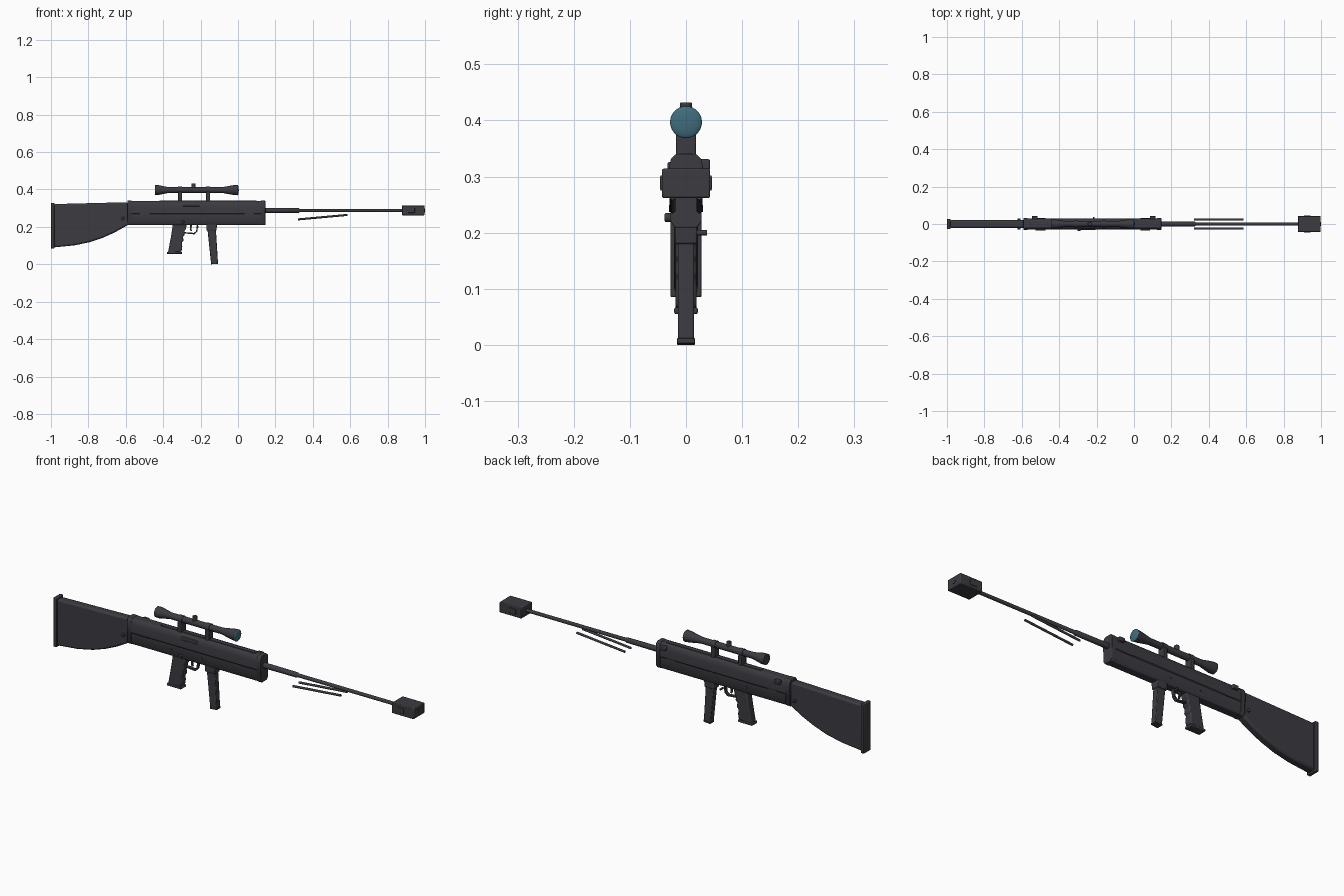
import bpy, bmesh, math
from mathutils import Vector

cube = bpy.data.objects.get("Cube")
if cube:
    bpy.data.objects.remove(cube, do_unlink=True)


def material(name, rgb):
    m = bpy.data.materials.new(name)
    m.use_nodes = True
    m.diffuse_color = (*rgb, 1)
    m.node_tree.nodes["Principled BSDF"].inputs["Base Color"].default_value = (*rgb, 1)
    return m


GREY = material("dark grey", (0.045, 0.043, 0.052))
TEAL = material("lens teal", (0.05, 0.15, 0.20))


def finish(name, bm, bevel=0, mat=GREY, segments=2):
    bmesh.ops.recalc_face_normals(bm, faces=bm.faces)
    me = bpy.data.meshes.new(name)
    bm.to_mesh(me)
    bm.free()
    me.materials.append(mat)
    ob = bpy.data.objects.new(name, me)
    bpy.context.collection.objects.link(ob)
    if bevel:
        mod = ob.modifiers.new("bevel", "BEVEL")
        mod.width, mod.segments = bevel, segments
        mod.limit_method, mod.angle_limit = "ANGLE", math.radians(40)
    bpy.ops.object.select_all(action="DESELECT")
    ob.select_set(True)
    bpy.context.view_layer.objects.active = ob
    bpy.ops.object.shade_smooth_by_angle(angle=math.radians(35))
    return ob


def extrude(name, points, offset, bevel=0):
    """Extrude a closed outline of 3D points along an offset."""
    bm = bmesh.new()
    face = bm.faces.new([bm.verts.new(p) for p in points])
    geo = bmesh.ops.extrude_face_region(bm, geom=[face])["geom"]
    bmesh.ops.translate(bm, vec=offset, verts=[g for g in geo if isinstance(g, bmesh.types.BMVert)])
    return finish(name, bm, bevel)


def plate(name, outline, half, bevel=0, y=0):
    """Side outline in x and z, given thickness across y."""
    return extrude(name, [(x, y - half, z) for x, z in outline], (0, 2 * half, 0), bevel)


def box(name, x0, x1, y0, y1, z0, z1, bevel=0):
    outline = [(x0, z0), (x1, z0), (x1, z1), (x0, z1)]
    return plate(name, outline, (y1 - y0) / 2, bevel, (y0 + y1) / 2)


def rod(name, a, b, r0, r1=None, sides=20, bevel=0):
    a, b = Vector(a), Vector(b)
    bm = bmesh.new()
    bmesh.ops.create_cone(bm, cap_ends=True, segments=sides, radius1=r0,
                          radius2=r0 if r1 is None else r1, depth=(b - a).length)
    turn = (b - a).to_track_quat("Z", "Y").to_matrix().to_4x4()
    bmesh.ops.transform(bm, matrix=turn, verts=bm.verts)
    bmesh.ops.translate(bm, vec=(a + b) / 2, verts=bm.verts)
    return finish(name, bm, bevel)


def lathe(name, profile, z, sides=28):
    """Revolve (x, radius) pairs around a lengthwise axis."""
    bm = bmesh.new()
    rings = []
    for x, r in profile:
        rings.append([bm.verts.new((x, r * math.cos(t), z + r * math.sin(t)))
                      for t in (2 * math.pi * i / sides for i in range(sides))])
    for p, q in zip(rings, rings[1:]):
        for i in range(sides):
            j = (i + 1) % sides
            bm.faces.new((p[i], p[j], q[j], q[i]))
    bm.faces.new(rings[0])
    bm.faces.new(rings[-1])
    return finish(name, bm)


# Shoulder stock with a swept underside
stock = [(-0.985, 0.322), (-0.59, 0.332), (-0.585, 0.212), (-0.66, 0.17),
         (-0.72, 0.143), (-0.79, 0.119), (-0.87, 0.102), (-0.985, 0.09)]
plate("stock", stock, 0.021, 0.009)
box("butt_plate", -1, -0.982, -0.028, 0.028, 0.085, 0.329, 0.003)
rod("stock_bolt", (-0.615, -0.029, 0.245), (-0.615, 0.029, 0.245), 0.008, bevel=0.002)


# Receiver: stepped shell with sloping shoulders
def receiver_section(grow=0):
    half = [(0.019, 0.21), (0.027, 0.222), (0.027, 0.268), (0.030, 0.272),
            (0.030, 0.312), (0.026, 0.330), (0.018, 0.339)]
    half = [(y + grow, z + (grow if z > 0.27 else -grow)) for y, z in half]
    return half + [(-y, z) for y, z in reversed(half)]


for name, x0, x1, grow in (("receiver", -0.59, 0.145, 0),
                           ("rear_collar", -0.592, -0.568, 0.001),
                           ("front_collar", 0.122, 0.146, 0.001)):
    extrude(name, [(x0, y, z) for y, z in receiver_section(grow)], (x1 - x0, 0, 0), 0.002)
box("top_rail", -0.42, 0.1, -0.012, 0.012, 0.336, 0.342, 0.002)

# Side fittings
box("ejection_port", -0.295, -0.205, -0.033, -0.02, 0.309, 0.326, 0.003)
for x in (-0.5, 0.06):
    for side in (-1, 1):
        box("side_slot", x - 0.026, x + 0.026, side * 0.03 - 0.004, side * 0.03 + 0.002, 0.268, 0.273)
for x in (-0.53, 0.1):
    box("side_latch", x - 0.015, x + 0.015, 0.024, 0.043, 0.312, 0.331, 0.003)
for x in (-0.35, -0.185):
    rod("receiver_pin", (x, -0.03, 0.243), (x, 0.03, 0.243), 0.006, sides=12)
rod("safety_knob", (-0.295, -0.038, 0.227), (-0.295, -0.02, 0.227), 0.008, bevel=0.002)
rod("magazine_release", (-0.215, 0.015, 0.2), (-0.215, 0.037, 0.2), 0.005, sides=12)

# Pistol grip with finger grooves on its leading edge
grip = [(-0.348, 0.215), (-0.273, 0.215), (-0.28, 0.186), (-0.287, 0.178),
        (-0.284, 0.158), (-0.294, 0.148), (-0.291, 0.126), (-0.301, 0.116),
        (-0.298, 0.094), (-0.302, 0.068), (-0.376, 0.056), (-0.372, 0.075), (-0.358, 0.15)]
plate("pistol_grip", grip, 0.019, 0.005)
box("grip_base", -0.379, -0.3, -0.021, 0.021, 0.055, 0.067, 0.003)

# Trigger and its guard
guard = [(-0.285, 0.165), (-0.232, 0.160), (-0.217, 0.175), (-0.213, 0.212),
         (-0.220, 0.212), (-0.224, 0.178), (-0.235, 0.168), (-0.285, 0.172)]
plate("trigger_guard", guard, 0.008, 0.001)
trigger = [(-0.257, 0.212), (-0.244, 0.212), (-0.249, 0.193), (-0.246, 0.178), (-0.254, 0.178), (-0.257, 0.192)]
plate("trigger", trigger, 0.004)

# Magazine and its well
plate("magazine_well", [(-0.17, 0.215), (-0.112, 0.215), (-0.115, 0.18), (-0.168, 0.18)], 0.02, 0.003)
plate("magazine", [(-0.163, 0.185), (-0.118, 0.185), (-0.107, 0.006), (-0.144, 0.003)], 0.0145, 0.003)
plate("magazine_base", [(-0.145, 0.008), (-0.106, 0.012), (-0.106, 0.003), (-0.144, 0)], 0.016, 0.001)

# Barrel
lathe("barrel", [(0.14, 0.0135), (0.325, 0.0125), (0.33, 0.009), (0.89, 0.0085)], 0.288)

# Muzzle brake with vents
box("muzzle_brake", 0.877, 0.998, -0.043, 0.043, 0.262, 0.314, 0.003)
box("brake_vent", 0.908, 0.945, -0.046, 0.046, 0.275, 0.302, 0.002)
rod("muzzle_bore", (0.99, 0, 0.288), (1, 0, 0.288), 0.01)

# Folded support legs
for side in (-1, 1):
    rod("support_leg", (0.32, side * 0.024, 0.24), (0.585, side * 0.024, 0.264), 0.0055, sides=12)

# Scope
SCOPE_Z = 0.397
lathe("scope", [(-0.445, 0.026), (-0.425, 0.026), (-0.37, 0.0155), (-0.085, 0.0155),
                (-0.025, 0.026), (-0.002, 0.028)], SCOPE_Z)
for x in (-0.31, -0.16):
    box("scope_mount", x - 0.011, x + 0.011, -0.018, 0.018, 0.335, 0.388, 0.003)
    rod("scope_ring", (x - 0.011, 0, SCOPE_Z), (x + 0.011, 0, SCOPE_Z), 0.0185)
rod("scope_turret", (-0.237, 0, 0.405), (-0.237, 0, 0.432), 0.011, bevel=0.002)

# Domed lens
bm = bmesh.new()
bmesh.ops.create_uvsphere(bm, u_segments=28, v_segments=14, radius=0.0285)
bmesh.ops.scale(bm, vec=(0.25, 1, 1), verts=bm.verts)
bmesh.ops.translate(bm, vec=(-0.003, 0, SCOPE_Z), verts=bm.verts)
finish("scope_lens", bm, mat=TEAL)
